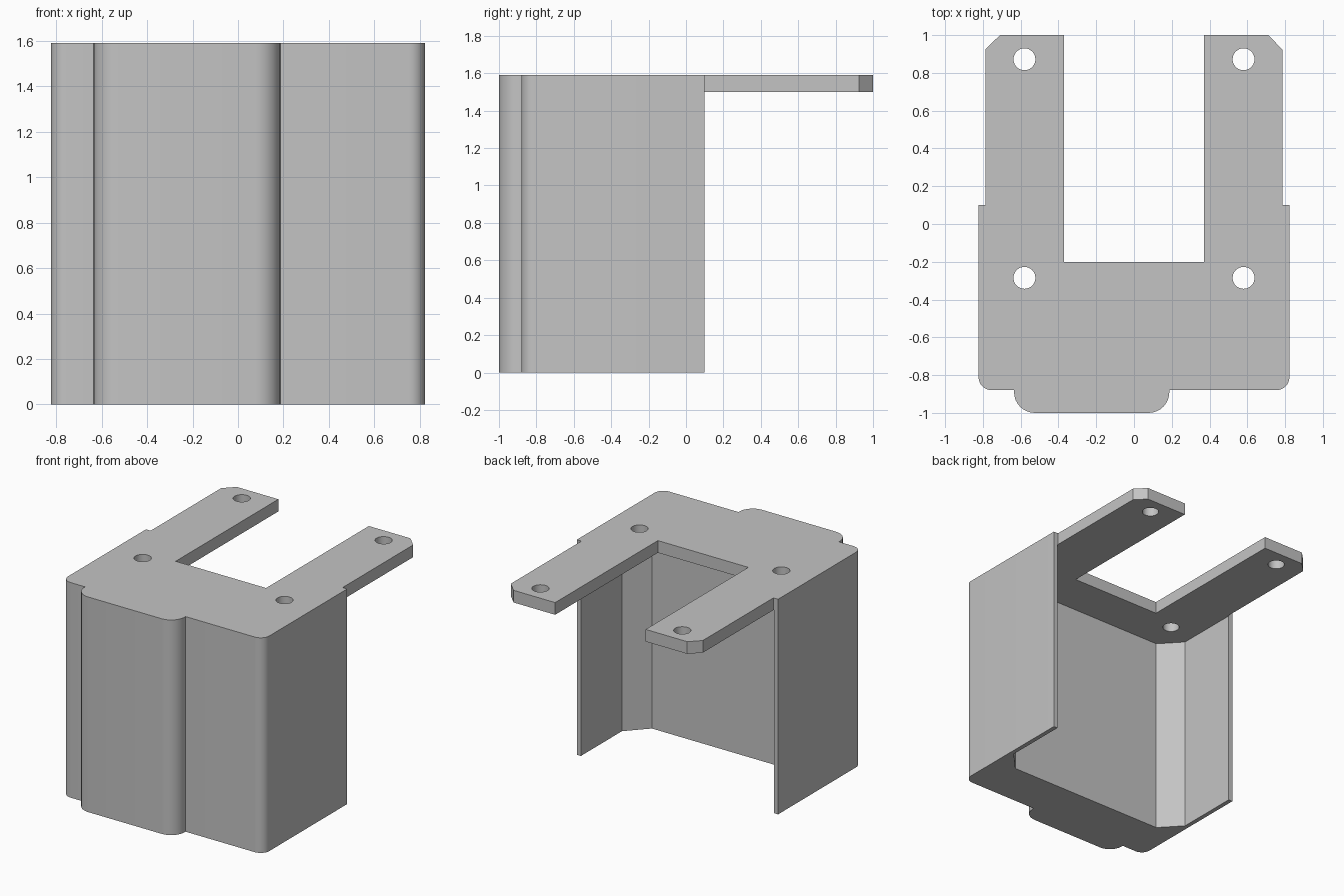
import bpy, bmesh
from math import cos, sin, pi, radians

cube = bpy.data.objects.get("Cube")
if cube:
    bpy.data.objects.remove(cube, do_unlink=True)

GREY = (0.55, 0.55, 0.55, 1)
grey = bpy.data.materials.new("plain grey")
grey.use_nodes = True
grey.diffuse_color = GREY
grey.node_tree.nodes["Principled BSDF"].inputs["Base Color"].default_value = GREY

HEIGHT, PLATE_BOTTOM = 1.59, 1.5
SIDE, FRONT, WALL_END = 0.823, -0.88, 0.10
ARM, NOTCH, NOTCH_END, CLIP = 0.785, 0.37, -0.2, 0.075


def arc(cx, cy, r, start, steps=8):
    """Quarter turn, counter-clockwise, starting at an angle in degrees."""
    angles = [radians(start) + pi / 2 * i / steps for i in range(steps + 1)]
    return [(cx + r * cos(a), cy + r * sin(a)) for a in angles]


def prism(name, outline, low, high):
    bm = bmesh.new()
    base = bm.faces.new([bm.verts.new((x, y, low)) for x, y in outline])
    top = bmesh.ops.extrude_face_region(bm, geom=[base])["geom"]
    bmesh.ops.translate(bm, vec=(0, 0, high - low),
                        verts=[v for v in top if isinstance(v, bmesh.types.BMVert)])
    bmesh.ops.recalc_face_normals(bm, faces=bm.faces)
    mesh = bpy.data.meshes.new(name)
    bm.to_mesh(mesh)
    bm.free()
    mesh.materials.append(grey)
    obj = bpy.data.objects.new(name, mesh)
    bpy.context.collection.objects.link(obj)
    return obj


def cut(target, cutter):
    mod = target.modifiers.new("cut", 'BOOLEAN')
    mod.operation, mod.solver, mod.object = 'DIFFERENCE', 'EXACT', cutter
    bpy.context.view_layer.objects.active = target
    bpy.ops.object.modifier_apply(modifier=mod.name)
    bpy.data.objects.remove(cutter, do_unlink=True)


# Full plan of the bracket: rounded front, offset bulge, two rear arms
corner, bulge = 0.07, 0.11
right_arm = [(SIDE, WALL_END), (ARM, WALL_END), (ARM, 1 - CLIP), (ARM - CLIP, 1),
             (NOTCH, 1), (NOTCH, NOTCH_END)]
left_arm = [(-x, y) for x, y in reversed(right_arm)]
plan = (arc(-SIDE + corner, FRONT + corner, corner, 180)
        + [(-0.635, FRONT)]
        + arc(-0.635 + bulge, -1 + bulge, bulge, 180)
        + arc(0.187 - bulge, -1 + bulge, bulge, 270)
        + [(0.187, FRONT)]
        + arc(SIDE - corner, FRONT + corner, corner, 270)
        + right_arm + left_arm)
bracket = prism("bracket", plan, 0, HEIGHT)

# Open cavity below the top plate, with bevelled inner corners
half = [(0.65, -0.53), (0.79, -0.38), (0.79, 1.2)]
cavity = half + [(-x, y) for x, y in reversed(half)]
cut(bracket, prism("cavity_cutter", cavity, -0.2, PLATE_BOTTOM))

# Four screw holes
for x in (-0.58, 0.58):
    for y in (-0.285, 0.872):
        ring = [(x + 0.058 * cos(2 * pi * i / 32), y + 0.058 * sin(2 * pi * i / 32))
                for i in range(32)]
        cut(bracket, prism("hole_cutter", ring, PLATE_BOTTOM - 0.1, HEIGHT + 0.1))

# Smooth rounded walls, crisp edges
bpy.ops.object.select_all(action='DESELECT')
bracket.select_set(True)
bpy.context.view_layer.objects.active = bracket
bpy.ops.object.shade_smooth_by_angle(angle=radians(30))
